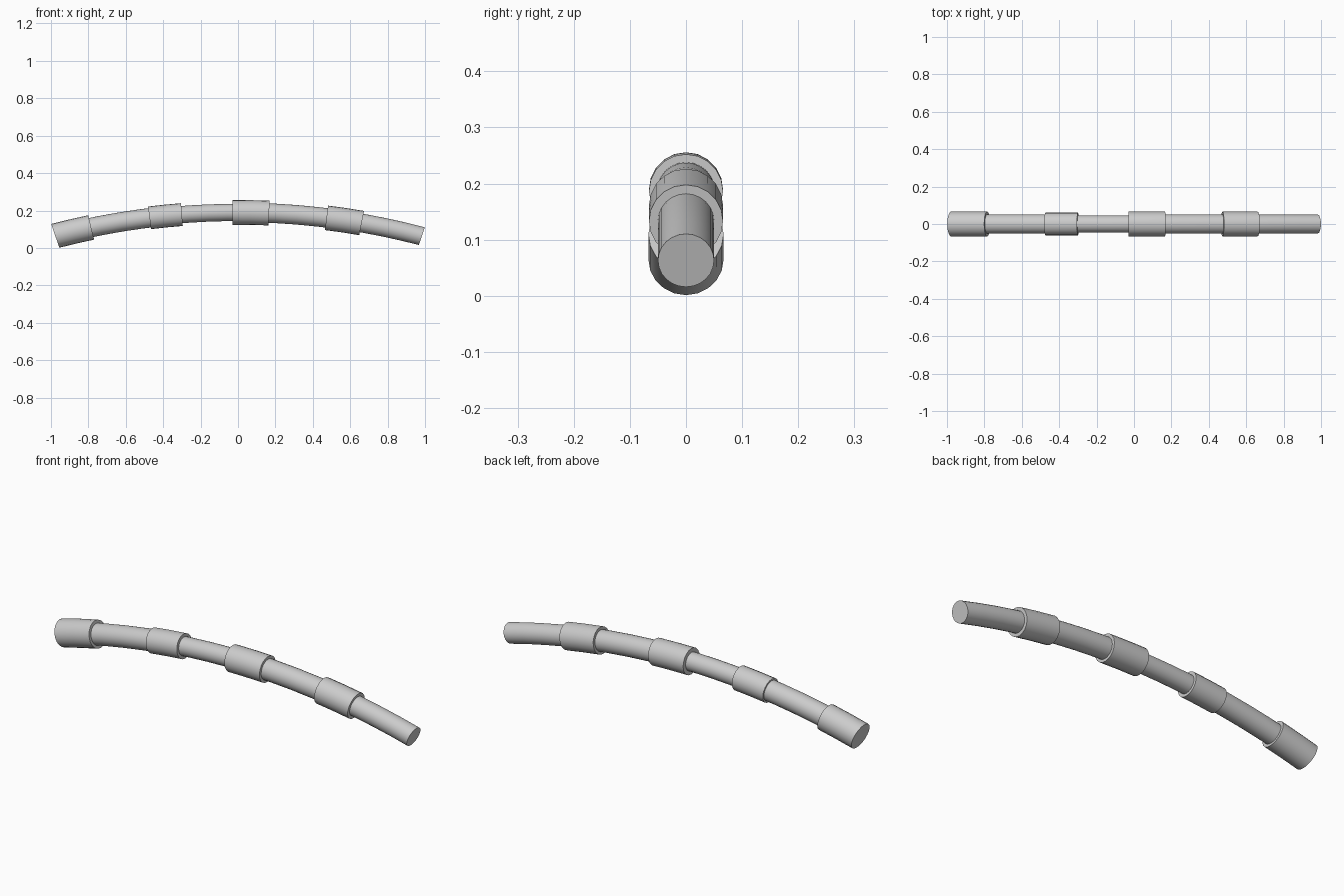
import bpy, bmesh, math

if "Cube" in bpy.data.objects:
    bpy.data.objects.remove(bpy.data.objects["Cube"])

R = 3.87       # radius of the gentle arch
TOP = 0.19     # height of the centre line at x = 0


def centre_z(x):
    return TOP - R + math.sqrt(R * R - x * x)


def slope(x):
    # end faces lean a little more than the arch itself
    return math.asin(x / R) * (1 + 0.3 * x * x)


def arched_tube(name, x0, x1, radius, rings, sides):
    """Capped round tube following the arch from x0 to x1."""
    bm = bmesh.new()
    loops = []
    for i in range(rings + 1):
        x = x0 + (x1 - x0) * i / rings
        a = slope(x)
        loop = []
        for k in range(sides):
            t = 2 * math.pi * k / sides
            up = radius * math.sin(t)
            loop.append(bm.verts.new((x + up * math.sin(a),
                                      radius * math.cos(t),
                                      centre_z(x) + up * math.cos(a))))
        loops.append(loop)
    for a, b in zip(loops, loops[1:]):
        for k in range(sides):
            n = (k + 1) % sides
            bm.faces.new((a[k], a[n], b[n], b[k]))
    bm.faces.new(loops[0])
    bm.faces.new(loops[-1])
    bmesh.ops.recalc_face_normals(bm, faces=bm.faces)
    mesh = bpy.data.meshes.new(name)
    bm.to_mesh(mesh)
    bm.free()
    ob = bpy.data.objects.new(name, mesh)
    bpy.context.collection.objects.link(ob)
    bpy.ops.object.select_all(action='DESELECT')
    ob.select_set(True)
    bpy.context.view_layer.objects.active = ob
    bpy.ops.object.shade_smooth_by_angle(angle=math.radians(35))
    return ob


# Thicker sleeves: start x, end x, radius
sleeves = [(-0.977, -0.785, 0.067), (-0.473, -0.30, 0.061),
           (-0.03, 0.166, 0.066), (0.473, 0.661, 0.066)]
for i, (a, b, r) in enumerate(sleeves):
    arched_tube(f"sleeve_{i + 1}", a, b, r, 2, 20)

# Thinner rods, their inner ends hidden inside the sleeves
rods = [(-0.85, -0.40, 0.052), (-0.37, 0.05, 0.046),
        (0.08, 0.55, 0.052), (0.58, 0.983, 0.05)]
for i, (a, b, r) in enumerate(rods):
    arched_tube(f"rod_{i + 1}", a, b, r, 4, 24)
